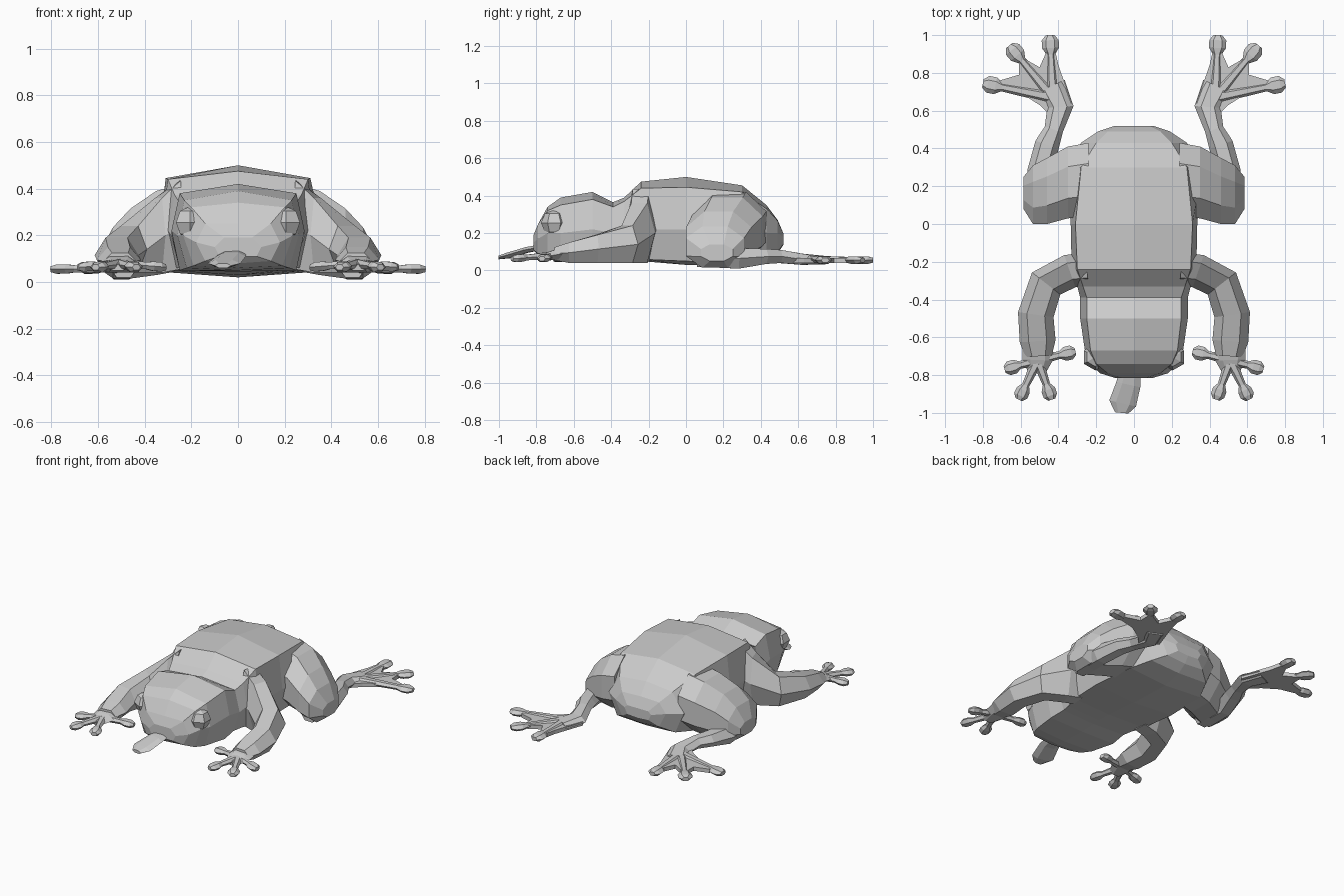
import bpy, bmesh, math
from mathutils import Vector

if "Cube" in bpy.data.objects:
    bpy.data.objects.remove(bpy.data.objects["Cube"])


def finish(bm, name, mirror=False):
    bmesh.ops.recalc_face_normals(bm, faces=bm.faces)
    me = bpy.data.meshes.new(name)
    bm.to_mesh(me)
    bm.free()
    ob = bpy.data.objects.new(name, me)
    bpy.context.collection.objects.link(ob)
    if mirror:
        m = ob.modifiers.new("Mirror", 'MIRROR')
        m.use_mirror_merge = False
    return ob


def loft(bm, rings):
    rows = [[bm.verts.new(p) for p in r] for r in rings]
    n = len(rows[0])
    for a, b in zip(rows, rows[1:]):
        for i in range(n):
            j = (i + 1) % n
            bm.faces.new((a[i], a[j], b[j], b[i]))
    bm.faces.new(rows[0])
    bm.faces.new(rows[-1])


def tube(bm, stations, sides=6):
    """Tube through (x, y, z, width, height) stations."""
    pts = [Vector(s[:3]) for s in stations]
    rings = []
    for i, s in enumerate(stations):
        d = pts[min(i + 1, len(pts) - 1)] - pts[max(i - 1, 0)]
        side = Vector((d.y, -d.x, 0)).normalized()
        ring = []
        for k in range(sides):
            a = 2 * math.pi * k / sides
            ring.append(pts[i] + side * math.cos(a) * s[3] / 2
                        + Vector((0, 0, math.sin(a) * s[4] / 2 / math.sin(math.pi / 3))))
        rings.append(ring)
    loft(bm, rings)


def digit(bm, root, tip, w, pad):
    """Thin digit ending in a flat round pad."""
    a, b = Vector(root), Vector(tip)
    d = (b - a).normalized()
    st = [(a, w * 1.5, .04), (b - d * pad * 1.15, w, .03), (b - d * pad * .75, pad, .04),
          (b - d * pad * .3, pad, .04), (b, pad * .5, .025)]
    tube(bm, [(*p, ww, h) for p, ww, h in st])


# Head and torso: y, top z, top-edge x z, side x z, bottom-edge x z, bottom z
sections = [
    (-.815, .19, .06, .19, .10, .15, .08, .11, .11),
    (-.79, .25, .14, .25, .18, .17, .14, .09, .08),
    (-.74, .34, .20, .32, .235, .20, .19, .07, .06),
    (-.67, .39, .23, .35, .26, .20, .22, .06, .05),
    (-.50, .42, .25, .38, .285, .22, .25, .05, .045),
    (-.39, .365, .25, .34, .285, .20, .24, .06, .05),
    (-.33, .39, .27, .37, .30, .22, .25, .06, .05),
    (-.24, .475, .30, .44, .33, .22, .28, .06, .05),
    (.00, .50, .31, .445, .335, .22, .30, .05, .03),
    (.30, .455, .28, .42, .36, .22, .28, .04, .02),
    (.43, .35, .20, .33, .28, .20, .22, .06, .05),
    (.49, .27, .14, .265, .19, .20, .14, .10, .09),
    (.52, .20, .08, .20, .10, .18, .08, .14, .135),
]
bm = bmesh.new()
rings = []
for y, zt, wt, ze, wm, zm, wb, zl, zb in sections:
    half = [(wt, ze), (wm, zm), (wb, zl)]
    rings.append([(0, y, zt)] + [(x, y, z) for x, z in half] + [(0, y, zb)]
                 + [(-x, y, z) for x, z in reversed(half)])
loft(bm, rings)
finish(bm, "body")

# Eyes
bm = bmesh.new()
bmesh.ops.create_uvsphere(bm, u_segments=6, v_segments=4, radius=.07)
bmesh.ops.translate(bm, verts=bm.verts, vec=(.205, -.705, .255))
finish(bm, "eyes", True)

# Tongue
bm = bmesh.new()
tube(bm, [(-.02, -.77, .125, .11, .03), (-.03, -.85, .11, .13, .03),
          (-.06, -.95, .08, .145, .03), (-.065, -1.0, .07, .07, .02)])
finish(bm, "tongue")

# Front arms
bm = bmesh.new()
tube(bm, [(.25, -.24, .245, .18, .38), (.34, -.25, .20, .18, .32),
          (.465, -.315, .14, .19, .20), (.52, -.48, .115, .19, .15),
          (.51, -.62, .095, .19, .11), (.505, -.70, .09, .14, .07)])
finish(bm, "front_arm", True)

# Hands with four fingers
bm = bmesh.new()
tube(bm, [(.51, -.66, .09, .16, .06), (.51, -.72, .08, .16, .05), (.515, -.79, .065, .09, .03)])
for x, y in ((.31, -.675), (.435, -.93), (.61, -.93), (.685, -.77)):
    digit(bm, (.51, -.72, .08), (x, y, .063), .04, .075)
finish(bm, "hand", True)

# Thighs: x, y range, z range of chamfered sections
bm = bmesh.new()
rings = []
for x, y0, y1, z0, z1 in ((.24, .04, .43, .05, .42), (.35, .03, .41, .03, .39),
                          (.46, .00, .35, .015, .315), (.535, .00, .31, .015, .235),
                          (.585, .08, .25, .05, .14)):
    cy, cz = (y1 - y0) * .28, (z1 - z0) * .28
    rings.append([(x, y0 + cy, z0), (x, y1 - cy, z0), (x, y1, z0 + cz), (x, y1, z1 - cz),
                  (x, y1 - cy, z1), (x, y0 + cy, z1), (x, y0, z1 - cz), (x, y0, z0 + cz)])
loft(bm, rings)
finish(bm, "thigh", True)

# Shins folded back under the thighs
bm = bmesh.new()
tube(bm, [(.49, .06, .06, .12, .08), (.50, .28, .065, .13, .11), (.46, .42, .075, .13, .08),
          (.425, .50, .075, .10, .07), (.39, .62, .06, .14, .06), (.44, .73, .055, .16, .045)])
finish(bm, "shin", True)

# Webbed hind feet with three toes
bm = bmesh.new()
outline = [(.42, .55), (.50, .63), (.61, .70), (.71, .725), (.71, .76), (.61, .79),
           (.61, .87), (.58, .875), (.50, .83), (.455, .93), (.42, .93), (.40, .84), (.33, .64)]
loft(bm, [[(x, y, z) for x, y in outline] for z in (.04, .066)])
for x, y in ((.445, 1.0), (.66, .945), (.80, .745)):
    digit(bm, (.43, .67, .06), (x, y, .055), .045, .09)
finish(bm, "hind_foot", True)
